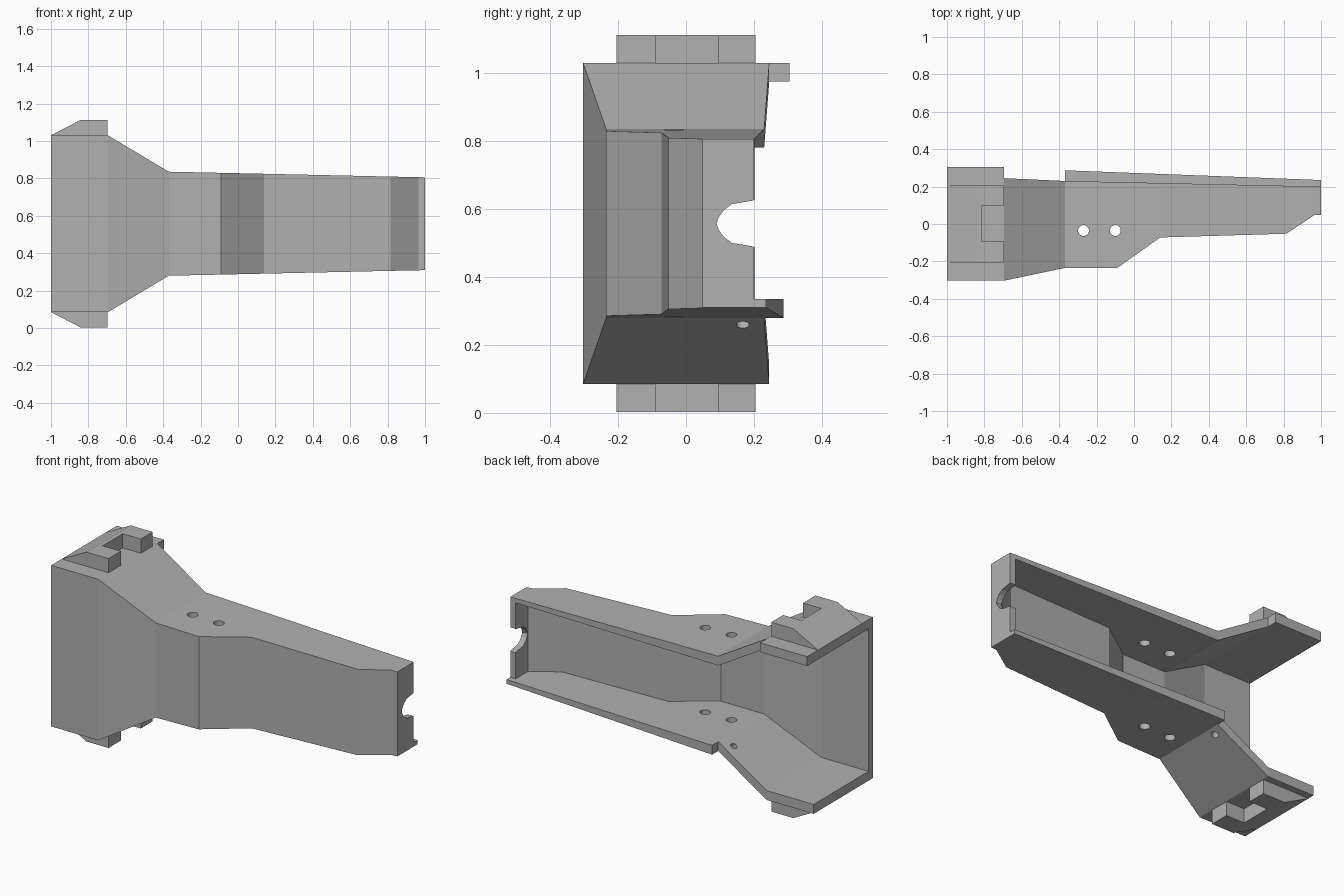
import bpy, bmesh, math
from mathutils import Matrix, Vector

old = bpy.data.objects.get("Cube")
if old:
    bpy.data.objects.remove(old, do_unlink=True)

MID = 0.5575          # height of the mirror plane between the two flanges

grey = bpy.data.materials.new("plain grey")
grey.use_nodes = True
grey.diffuse_color = (0.44, 0.44, 0.44, 1)
grey.node_tree.nodes["Principled BSDF"].inputs["Base Color"].default_value = (0.44, 0.44, 0.44, 1)


def finish(bm, name):
    bmesh.ops.recalc_face_normals(bm, faces=bm.faces)
    mesh = bpy.data.meshes.new(name)
    bm.to_mesh(mesh)
    bm.free()
    ob = bpy.data.objects.new(name, mesh)
    mesh.materials.append(grey)
    bpy.context.collection.objects.link(ob)
    return ob


def loft(name, stations):
    """Box sections (x, y0, y1, z0, z1) joined along x."""
    bm = bmesh.new()
    rings = [[bm.verts.new((x, y, z)) for y, z in ((a, c), (b, c), (b, d), (a, d))]
             for x, a, b, c, d in stations]
    for r, s in zip(rings, rings[1:]):
        for i in range(4):
            j = (i + 1) % 4
            bm.faces.new((r[i], r[j], s[j], s[i]))
    bm.faces.new(rings[0])
    bm.faces.new(rings[-1])
    return finish(bm, name)


def prism(name, points, step):
    """Closed outline extruded by a vector."""
    bm = bmesh.new()
    face = bm.faces.new([bm.verts.new(p) for p in points])
    out = bmesh.ops.extrude_face_region(bm, geom=[face])
    verts = [v for v in out["geom"] if isinstance(v, bmesh.types.BMVert)]
    bmesh.ops.translate(bm, verts=verts, vec=step)
    return finish(bm, name)


def drill(name, centre, radius, depth, tilt=0):
    bm = bmesh.new()
    bmesh.ops.create_cone(bm, cap_ends=True, segments=24, radius1=radius, radius2=radius, depth=depth,
                          matrix=Matrix.Translation(centre) @ Matrix.Rotation(tilt, 4, 'Y'))
    return finish(bm, name)


def cut(target, cutter):
    cutter.hide_render = True
    mod = target.modifiers.new("cut", 'BOOLEAN')
    mod.operation = 'DIFFERENCE'
    mod.solver = 'EXACT'
    mod.object = cutter
    bpy.context.view_layer.objects.active = target
    bpy.ops.object.modifier_apply(modifier=mod.name)
    bpy.data.objects.remove(cutter, do_unlink=True)


# Outer shell: x, front y, back y, half height
outer = [(-1, -0.303, 0.245, 0.4725), (-0.695, -0.303, 0.245, 0.4725), (-0.37, -0.235, 0.23, 0.278),
         (-0.09, -0.235, 0.224, 0.272), (0.14, -0.072, 0.219, 0.267), (0.815, -0.052, 0.204, 0.252),
         (0.965, 0.048, 0.201, 0.249), (1, 0.048, 0.2, 0.248)]
shell = loft("shell", [(x, a, b, MID - h, MID + h) for x, a, b, h in outer])

# Hollow, open at the back and at the wide end
hollow = []
for x, a, b, h in outer[:-1]:
    inner = h - 0.055 if x < -0.3 else 0.223
    hollow.append((x, a + 0.04, 0.5, MID - inner, MID + inner))
hollow.insert(0, (-1.2,) + hollow[0][1:])
cut(shell, loft("hollow_cutter", hollow))

# Cable notch in the narrow end wall
half = [(0.3, 0.078), (0.21, 0.074), (0.195, 0.067), (0.135, 0.057), (0.112, 0.04), (0.097, 0.02)]
outline = [(0.9, y, MID + d) for y, d in half] + [(0.9, 0.09, MID)]
outline += [(0.9, y, MID - d) for y, d in reversed(half)]
cut(shell, prism("notch_cutter", outline, Vector((0.2, 0, 0))))

# Screw holes through both flanges, and one in the lower sloping flange
for x in (-0.27, -0.1):
    cut(shell, drill("screw_cutter", (x, -0.035, MID), 0.029, 1.5))
slope = math.atan2(0.1945, 0.325)
cut(shell, drill("slope_cutter", (-0.41, 0.167, 0.27), 0.019, 0.2, -slope))

# Overlapping lips along the back edges
loft("upper_lip", [(x, 0.245, 0.305, 0.975, 1.03) for x in (-1, -0.695)])
loft("lower_lip", [(-0.37, 0.23, 0.287, MID - 0.278, MID - 0.223),
                   (1, 0.2, 0.235, MID - 0.248, MID - 0.223)])

# Notched wedge catches above and below the wide end
for name, side in (("upper_catch", 1), ("lower_catch", -1)):
    profile = [(-1, 0.4725), (-0.84, 0.5555), (-0.697, 0.5555), (-0.697, 0.4725)]
    catch = prism(name, [(x, -0.205, MID + side * h) for x, h in profile], Vector((0, 0.41, 0)))
    low, high = sorted((MID + side * 0.4, MID + side * 0.7))
    cut(catch, loft("catch_cutter", [(x, -0.09, 0.095, low, high) for x in (-0.815, -0.6)]))
